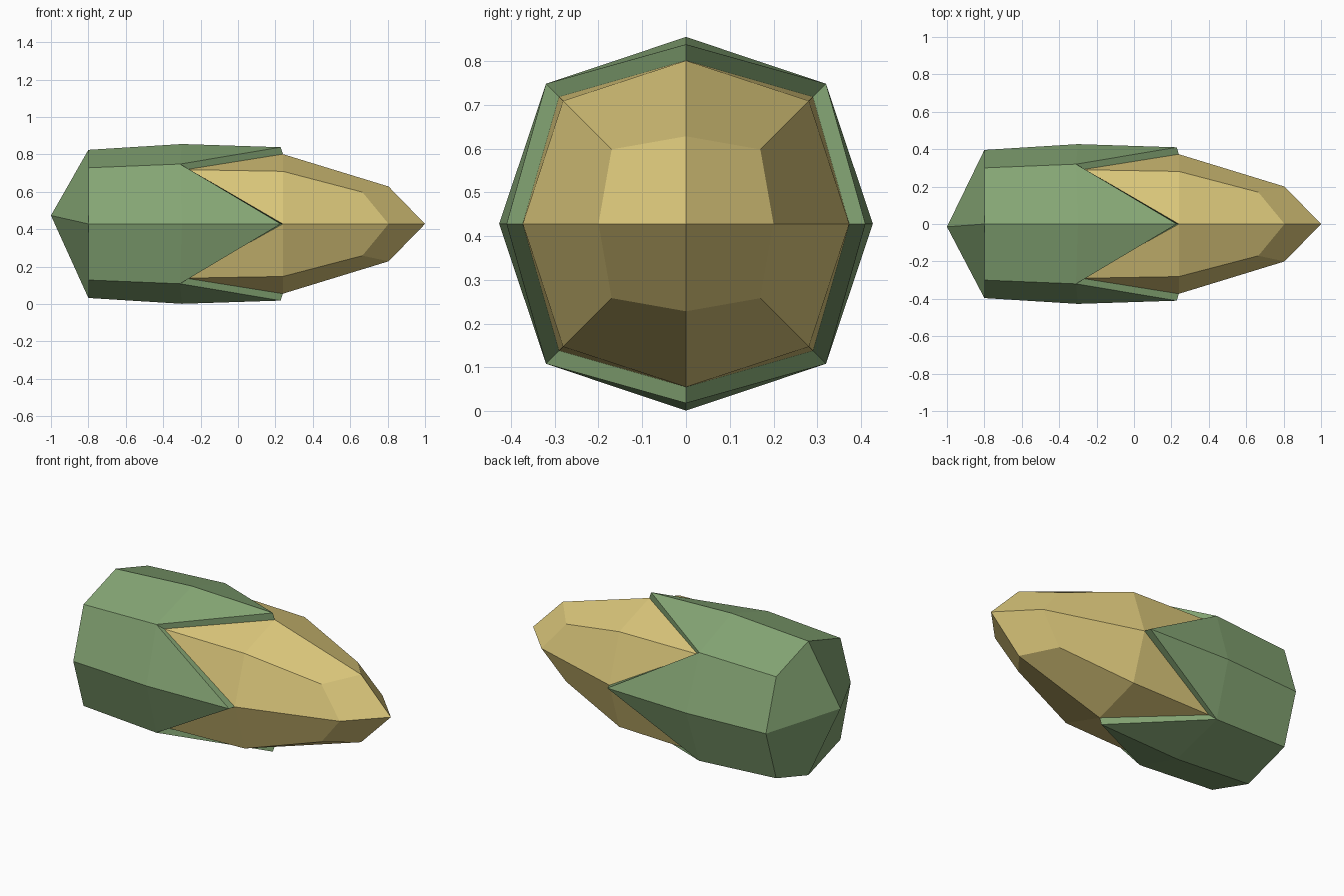
import bpy, bmesh, math

if "Cube" in bpy.data.objects:
    bpy.data.objects.remove(bpy.data.objects["Cube"])

CZ = 0.428  # height of the long axis


def ring(bm, x_axis, r_axis, x_diag, d_diag):
    """Eight points round the x axis: even ones on the y/z axes, odd ones on the diagonals."""
    pts = []
    for i in range(8):
        a = i * math.pi / 4
        x, r = (x_axis, r_axis) if i % 2 == 0 else (x_diag, d_diag * math.sqrt(2))
        pts.append(bm.verts.new((x, r * math.cos(a), CZ + r * math.sin(a))))
    return pts


def bridge(bm, a, b):
    for i in range(8):
        j = (i + 1) % 8
        face = []
        for v in (a[i], a[j], b[j], b[i]):
            if v not in face:
                face.append(v)
        bm.faces.new(face)


def cap(bm, loop, tip):
    """Four quads meeting at the tip."""
    t = bm.verts.new(tip)
    for i in range(0, 8, 2):
        bm.faces.new((loop[i], loop[i + 1], loop[(i + 2) % 8], t))


def finish(bm, name, color, tip_index, sign):
    bm.normal_update()
    bmesh.ops.recalc_face_normals(bm, faces=bm.faces)
    # keep the tip faces pointing away from the body
    bm.verts.ensure_lookup_table()
    if bm.verts[tip_index].link_faces[0].normal.x * sign < 0:
        bmesh.ops.reverse_faces(bm, faces=bm.faces)
    me = bpy.data.meshes.new(name)
    bm.to_mesh(me)
    bm.free()
    mat = bpy.data.materials.new(name)
    mat.diffuse_color = (*color, 1)
    mat.use_nodes = True
    mat.node_tree.nodes["Principled BSDF"].inputs["Base Color"].default_value = mat.diffuse_color
    me.materials.append(mat)
    bpy.context.collection.objects.link(bpy.data.objects.new(name, me))


# Husk: blunt back, wide body, four leaf points and a thin rim
bm = bmesh.new()
back = ring(bm, -0.8, 0.396, -0.8, 0.30)
mid = ring(bm, -0.30, 0.427, -0.31, 0.32)
points = [v if i % 2 else None for i, v in enumerate(mid)]
outer = ring(bm, 0.228, 0.41, -0.31, 0.32)
for i in range(1, 8, 2):  # notches share the body ring
    bm.verts.remove(outer[i])
    outer[i] = points[i]
inner = ring(bm, 0.24, 0.373, -0.28, 0.29)
bridge(bm, back, mid)
bridge(bm, mid, outer)
bridge(bm, outer, inner)
cap(bm, back, (-1.0, -0.015, CZ + 0.045))
finish(bm, "husk", (0.24, 0.39, 0.18), -1, -1)

# Nut: emerges from the zigzag rim and tapers to a tip
bm = bmesh.new()
base = ring(bm, 0.24, 0.373, -0.28, 0.29)
belly = ring(bm, 0.24, 0.373, 0.24, 0.281)
for i in range(0, 8, 2):  # leaf points touch the belly ring
    bm.verts.remove(belly[i])
    belly[i] = base[i]
front = ring(bm, 0.805, 0.20, 0.665, 0.17)
bridge(bm, base, belly)
bridge(bm, belly, front)
cap(bm, front, (1.0, 0, CZ))
finish(bm, "nut", (0.72, 0.58, 0.20), -1, 1)
